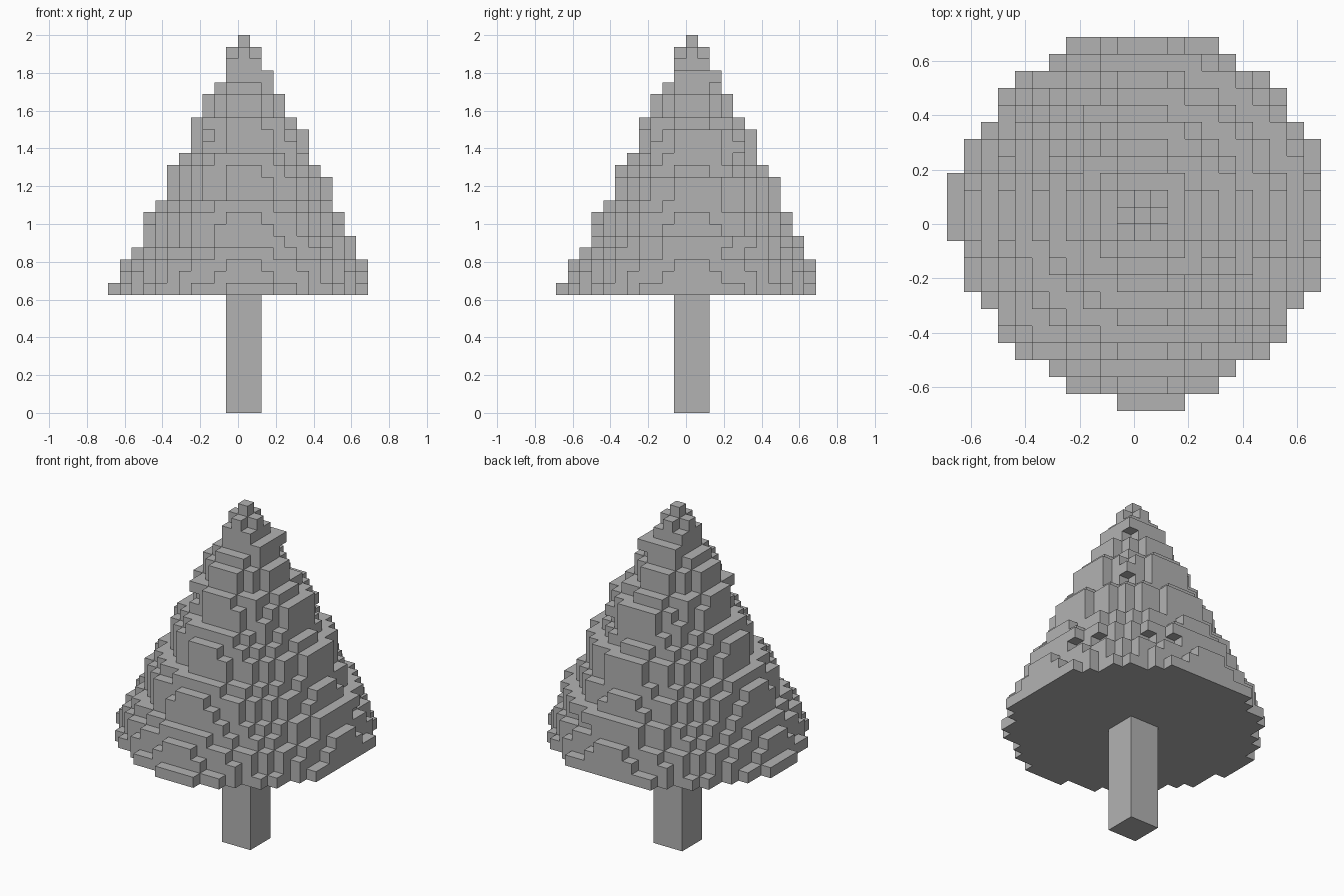
import bpy
import bmesh
from mathutils import Vector

if "Cube" in bpy.data.objects:
    bpy.data.objects.remove(bpy.data.objects["Cube"], do_unlink=True)

V = 1 / 16  # edge of one block

grey = bpy.data.materials.new("plain grey")
grey.use_nodes = True
grey.diffuse_color = (0.45, 0.45, 0.45, 1)
bsdf = next(n for n in grey.node_tree.nodes if n.type == "BSDF_PRINCIPLED")
bsdf.inputs["Base Color"].default_value = grey.diffuse_color


def finish(name, bm):
    mesh = bpy.data.meshes.new(name)
    bm.to_mesh(mesh)
    bm.free()
    mesh.materials.append(grey)
    obj = bpy.data.objects.new(name, mesh)
    bpy.context.scene.collection.objects.link(obj)
    return obj


def block_shell(name, cells):
    """Outer skin of a set of unit blocks."""
    bm = bmesh.new()
    corners = {}

    def corner(p):
        key = tuple(round(a) for a in p)
        if key not in corners:
            corners[key] = bm.verts.new(Vector(key) * V)
        return corners[key]

    for cell in cells:
        mid = Vector(cell) + Vector((0.5, 0.5, 0.5))
        for axis in range(3):
            for sign in (-1, 1):
                n = Vector((0, 0, 0))
                n[axis] = sign
                if tuple(round(a) for a in Vector(cell) + n) in cells:
                    continue
                u = Vector((0, 0, 0))
                u[(axis + 1) % 3] = 1
                w = n.cross(u)
                quad = [mid + (n + a * u + b * w) / 2
                        for a, b in ((-1, -1), (1, -1), (1, 1), (-1, 1))]
                bm.faces.new([corner(p) for p in quad])
    return finish(name, bm)


# Trunk: square post
bm = bmesh.new()
bmesh.ops.create_cube(bm, size=1)
bmesh.ops.scale(bm, vec=(3 * V, 3 * V, 10 * V), verts=bm.verts)
bmesh.ops.translate(bm, vec=(V / 2, V / 2, 5 * V), verts=bm.verts)
finish("trunk", bm)

# Foliage: stepped round layers, reach in blocks to the low and high side
low = [10, 10, 10, 9, 8, 8, 8, 7, 6, 6, 6, 5, 4, 4, 4, 3, 3, 2, 1, 1, 1, 0]
high = [11, 11, 11, 10, 10, 9, 9, 8, 8, 8, 7, 6, 6, 6, 5, 4, 4, 3, 3, 2, 2, 1]
cells = set()
for k, (lo, hi) in enumerate(zip(low, high)):
    centre = (hi - lo - 1) / 2
    half = (hi + lo - 1) / 2
    spare = 2.3 if k < 17 else 0.3
    r2 = max((10.8 - 0.48 * k) ** 2, half ** 2 + spare)
    for i in range(-lo, hi):
        for j in range(-lo, hi):
            if (i - centre) ** 2 + (j - centre) ** 2 <= r2:
                cells.add((i, j, 10 + k))

# Short tabs on the lowest layer
for t in range(-1, 3):
    cells.add((t, -11, 10))
    cells.add((-11, t, 10))

block_shell("foliage", cells)
